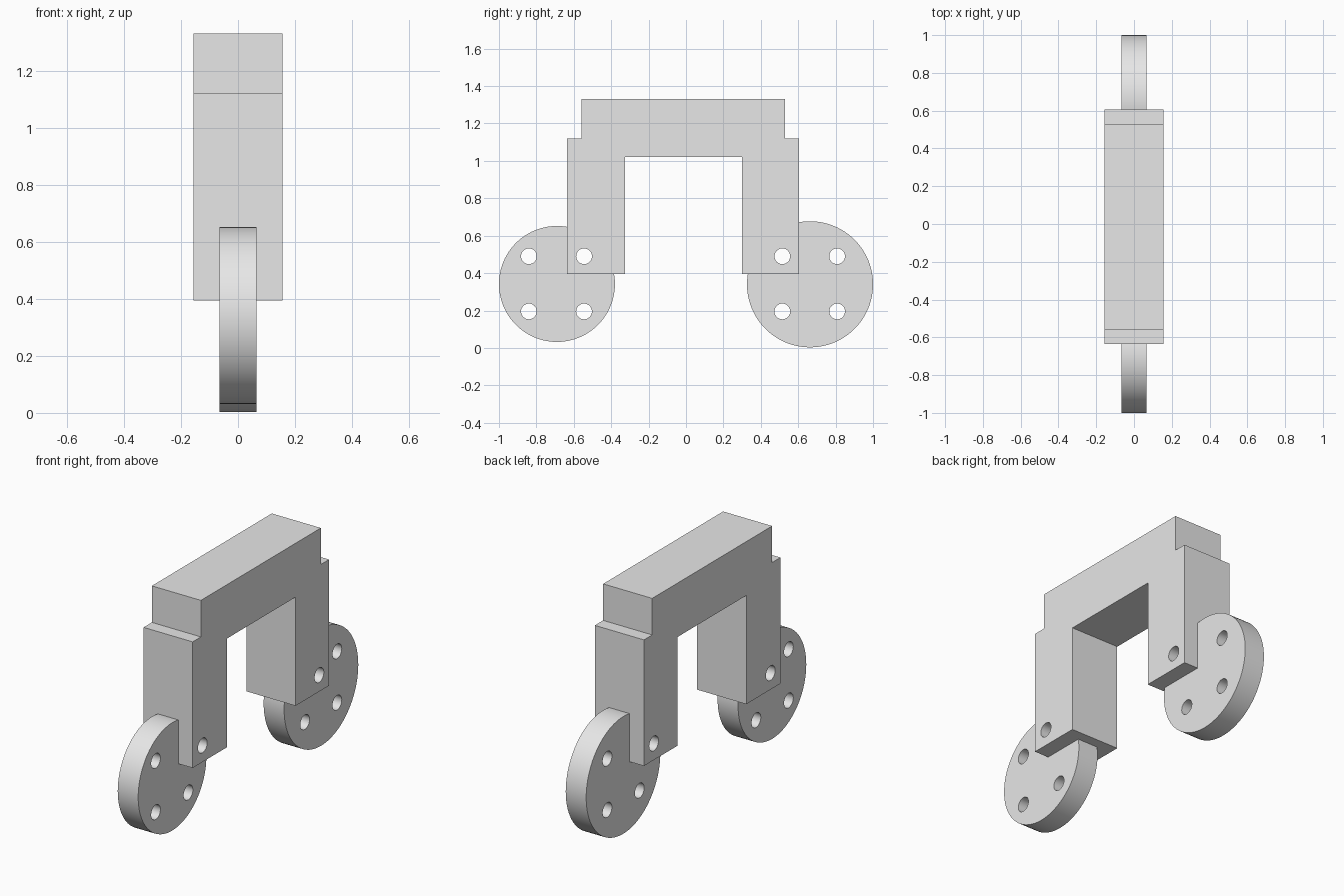
import bpy, bmesh, math
from mathutils import Matrix, Vector

if "Cube" in bpy.data.objects:
    bpy.data.objects.remove(bpy.data.objects["Cube"], do_unlink=True)

grey = bpy.data.materials.new("plain_grey")
grey.use_nodes = True
grey.diffuse_color = (0.8, 0.8, 0.8, 1)
grey.node_tree.nodes["Principled BSDF"].inputs["Base Color"].default_value = grey.diffuse_color

FRAME_HALF, DISC_HALF = 0.156, 0.065
LEG_BOTTOM, SHOULDER = 0.395, 1.12
HOLE_RADIUS = 0.042
HOLE_HEIGHTS = (0.195, 0.49)


def finish(name, bm):
    bmesh.ops.recalc_face_normals(bm, faces=bm.faces)
    mesh = bpy.data.meshes.new(name)
    bm.to_mesh(mesh)
    bm.free()
    mesh.materials.append(grey)
    obj = bpy.data.objects.new(name, mesh)
    bpy.context.collection.objects.link(obj)
    return obj


def extrude_profile(name, points, half):
    """Side profile of (y, z) points, extruded across the width."""
    bm = bmesh.new()
    face = bm.faces.new([bm.verts.new((-half, y, z)) for y, z in points])
    grown = bmesh.ops.extrude_face_region(bm, geom=[face])["geom"]
    verts = [v for v in grown if isinstance(v, bmesh.types.BMVert)]
    bmesh.ops.translate(bm, verts=verts, vec=Vector((2 * half, 0, 0)))
    return finish(name, bm)


def cylinders(name, centres, radius, half, sides):
    """Solid cylinders lying along the x axis."""
    bm = bmesh.new()
    for y, z in centres:
        place = Matrix.Translation((0, y, z)) @ Matrix.Rotation(math.pi / 2, 4, "Y")
        bmesh.ops.create_cone(bm, cap_ends=True, segments=sides, radius1=radius,
                              radius2=radius, depth=2 * half, matrix=place)
    return finish(name, bm)


def cut(target, cutter):
    mod = target.modifiers.new("cut", "BOOLEAN")
    mod.operation, mod.solver, mod.object = "DIFFERENCE", "EXACT", cutter
    bpy.context.view_layer.objects.active = target
    bpy.ops.object.modifier_apply(modifier=mod.name)
    bpy.data.objects.remove(cutter, do_unlink=True)


# Stepped bridge frame: two legs joined by a raised beam
frame = extrude_profile("bridge_frame", [
    (-0.635, LEG_BOTTOM), (-0.325, LEG_BOTTOM), (-0.325, 1.02), (0.30, 1.02),
    (0.30, LEG_BOTTOM), (0.605, LEG_BOTTOM), (0.605, SHOULDER), (0.53, SHOULDER),
    (0.53, 1.33), (-0.56, 1.33), (-0.56, SHOULDER), (-0.635, SHOULDER)], FRAME_HALF)
parts = [frame]

# Foot discs: name, centre y, centre z, radius, leg y range, hole y positions
feet = [("front_disc", -0.69, 0.342, 0.31, (-0.635, -0.325), (-0.84, -0.545)),
        ("rear_disc", 0.663, 0.34, 0.337, (0.30, 0.605), (0.515, 0.808))]
for name, y, z, radius, (near, far), hole_ys in feet:
    disc = cylinders(name, [(y, z)], radius, DISC_HALF, 96)
    # The disc is notched where the leg stands on it
    cut(disc, extrude_profile("notch", [(near, LEG_BOTTOM), (far, LEG_BOTTOM),
                                        (far, SHOULDER), (near, SHOULDER)], 0.3))
    # Bolt holes run through both disc and leg
    holes = [(hy, hz) for hy in hole_ys for hz in HOLE_HEIGHTS]
    for part in (disc, frame):
        cut(part, cylinders("drill", holes, HOLE_RADIUS, 0.3, 32))
    parts.append(disc)

# Smooth the round walls and keep the edges sharp
for part in parts:
    bpy.ops.object.select_all(action="DESELECT")
    part.select_set(True)
    bpy.context.view_layer.objects.active = part
    bpy.ops.object.shade_smooth_by_angle(angle=math.radians(30))
